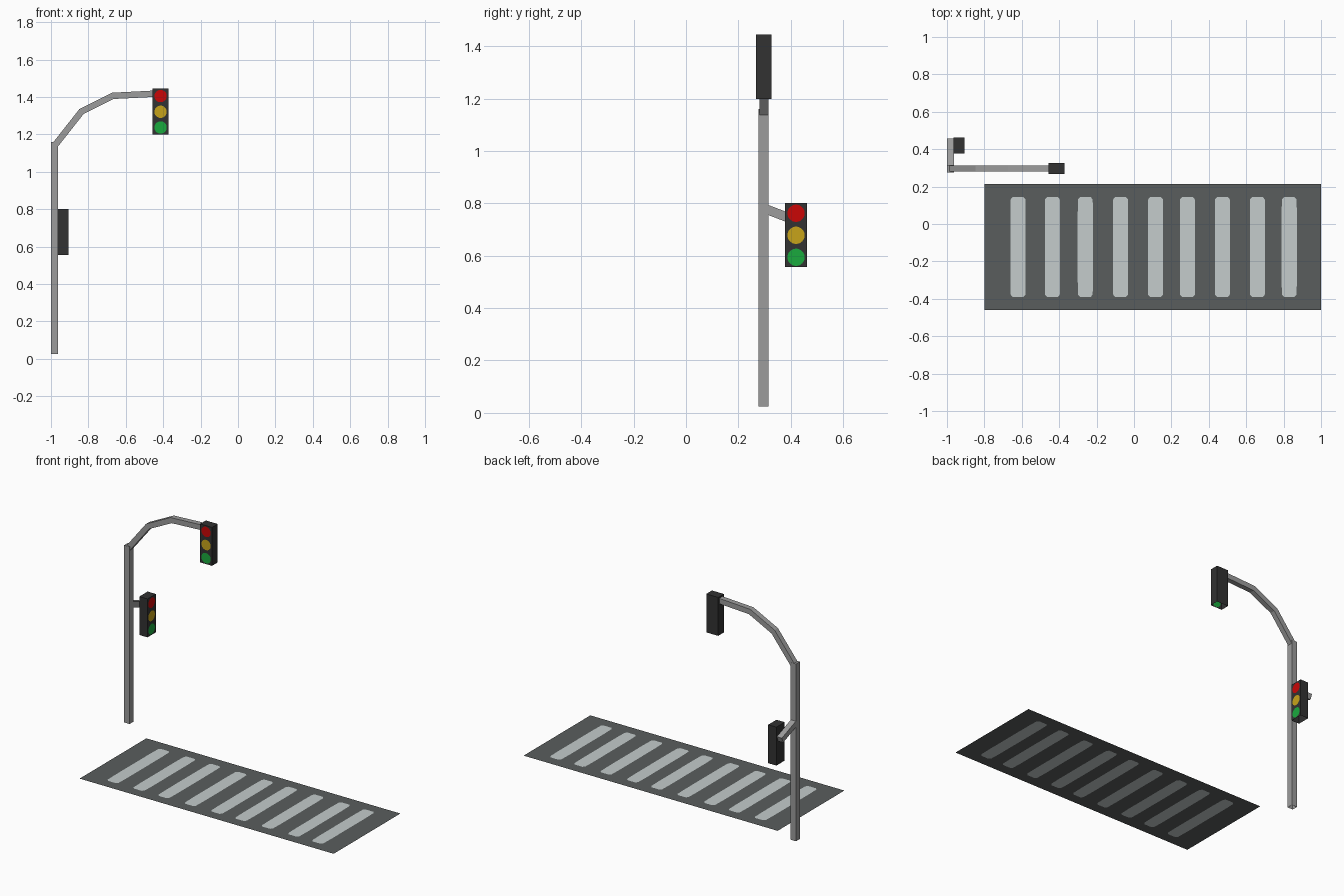
import bpy, bmesh, math
from mathutils import Vector, Matrix

if "Cube" in bpy.data.objects:
    bpy.data.objects.remove(bpy.data.objects["Cube"])


def material(name, r, g, b):
    m = bpy.data.materials.new(name)
    m.diffuse_color = tuple((c / 255) ** 2.2 for c in (r, g, b)) + (1,)
    m.use_nodes = True
    m.node_tree.nodes["Principled BSDF"].inputs["Base Color"].default_value = m.diffuse_color
    return m


ASPHALT = material("asphalt", 90, 94, 94)
WHITE = material("road_paint", 195, 203, 203)
STEEL = material("grey_steel", 155, 155, 155)
BLACK = material("housing_black", 53, 53, 53)
RED = material("red_light", 200, 15, 15)
YELLOW = material("yellow_light", 198, 162, 32)
GREEN = material("green_light", 32, 168, 64)


def finish(name, bm, mats):
    me = bpy.data.meshes.new(name)
    bm.to_mesh(me)
    bm.free()
    for m in mats:
        me.materials.append(m)
    ob = bpy.data.objects.new(name, me)
    bpy.context.collection.objects.link(ob)
    return ob


def inlay_cell(bm, place, rect, centre, half, power, mat, n=32):
    """Rectangle with a flush painted shape (superellipse) cut into it."""
    u0, u1, v0, v1 = rect
    outer, inner = [], []
    for i in range(n):
        a = 2 * math.pi * i / n
        c, s = math.cos(a), math.sin(a)
        k = max(abs(c), abs(s))
        outer.append(bm.verts.new(place((u0 + u1) / 2 + c / k * (u1 - u0) / 2,
                                        (v0 + v1) / 2 + s / k * (v1 - v0) / 2)))
        k = (abs(c) ** power + abs(s) ** power) ** (1 / power)
        inner.append(bm.verts.new(place(centre[0] + c / k * half[0],
                                        centre[1] + s / k * half[1])))
    for i in range(n):
        j = (i + 1) % n
        bm.faces.new((outer[i], outer[j], inner[j], inner[i]))
    bm.faces.new(inner).material_index = mat


def square_tube(name, path, side, width, cap_end=False):
    """Square bar swept along a planar path with mitred bends; side = plane normal."""
    bm = bmesh.new()
    pts, side = [Vector(p) for p in path], Vector(side)
    dirs = [(b - a).normalized() for a, b in zip(pts, pts[1:])]
    rings = []
    for i, p in enumerate(pts):
        d0, d1 = dirs[max(i - 1, 0)], dirs[min(i, len(dirs) - 1)]
        t = (d0 + d1).normalized()
        up = side.cross(t) / t.dot(d0)
        rings.append([bm.verts.new(p + (side * a + up * b) * width / 2)
                      for a, b in ((-1, -1), (1, -1), (1, 1), (-1, 1))])
    for r, q in zip(rings, rings[1:]):
        for i in range(4):
            j = (i + 1) % 4
            bm.faces.new((r[i], r[j], q[j], q[i]))
    if cap_end:
        bm.faces.new(rings[-1])
    bmesh.ops.recalc_face_normals(bm, faces=bm.faces)
    return finish(name, bm, [STEEL])


def signal_head(name, location, angle):
    """Hollow housing, open underneath, three lamps inlaid in its front (-y)."""
    w, d, h = 0.084, 0.058, 0.246
    bm = bmesh.new()
    bmesh.ops.create_cube(bm, size=1, matrix=Matrix.Diagonal((w, d, h, 1)))
    bm.normal_update()
    bmesh.ops.delete(bm, geom=[f for f in bm.faces if f.normal.y < -0.9 or f.normal.z < -0.9],
                     context='FACES_ONLY')
    for i in range(3):
        z = -h / 2 + i * h / 3
        lamp_z = (i - 1) * 0.084 - 0.001
        inlay_cell(bm, lambda u, v: (u, -d / 2, v), (-w / 2, w / 2, z, z + h / 3),
                   (0, lamp_z), (0.033, 0.033), 2, 3 - i)
    bm.transform(Matrix.Translation(location) @ Matrix.Rotation(angle, 4, 'Z'))
    return finish(name, bm, [BLACK, RED, YELLOW, GREEN])


# Crossing: one flat sheet with the stripes inlaid
stripes = (-0.62, -0.436, -0.26, -0.072, 0.115, 0.286, 0.473, 0.66, 0.83)
edges = [-0.8] + [(a + b) / 2 for a, b in zip(stripes, stripes[1:])] + [1.0]
bm = bmesh.new()
for x, left, right in zip(stripes, edges, edges[1:]):
    inlay_cell(bm, lambda u, v: (u, v, 0), (left, right, -0.46, 0.215),
               (x, -0.123), (0.041, 0.268), 14, 1)
finish("crossing", bm, [ASPHALT, WHITE])

# Pole, curved arm and side bracket
square_tube("pole", [(-0.981, 0.296, 0.025), (-0.981, 0.296, 1.16)], (0, 1, 0), 0.039, True)
square_tube("arm", [(-0.978, 0.297, 1.143), (-0.837, 0.297, 1.322), (-0.67, 0.297, 1.406),
                    (-0.44, 0.297, 1.418)], (0, 1, 0), 0.034)
square_tube("bracket", [(-0.981, 0.30, 0.78), (-0.981, 0.45, 0.722)], (1, 0, 0), 0.036, True)

# Signals: overhead one faces front, lower one faces the crossing
signal_head("overhead_signal", (-0.414, 0.297, 1.322), 0)
signal_head("side_signal", (-0.935, 0.42, 0.679), math.pi / 2)
